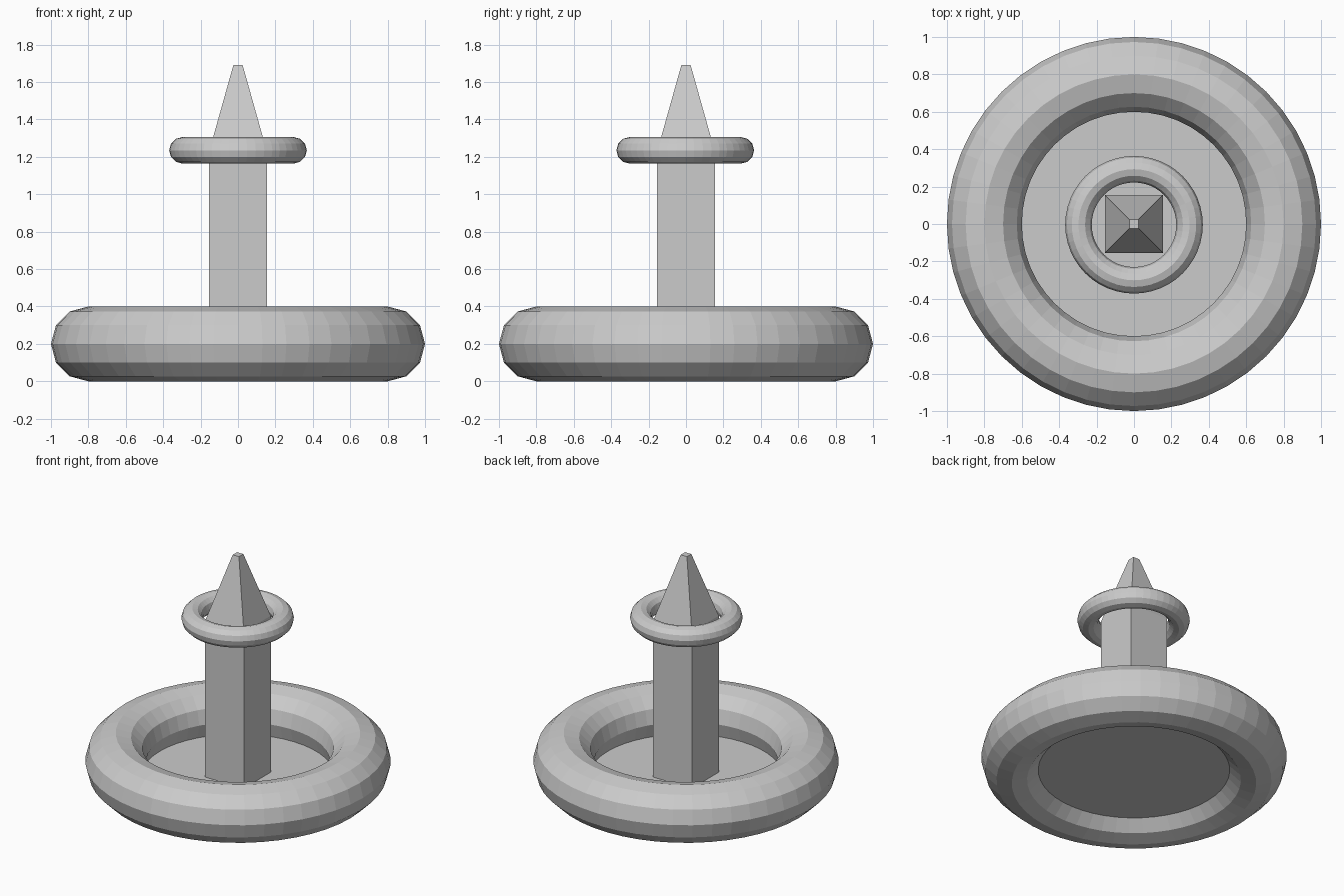
import bpy
import bmesh

if "Cube" in bpy.data.objects:
    bpy.data.objects.remove(bpy.data.objects["Cube"])


def ring(name, location, major, minor):
    bpy.ops.mesh.primitive_torus_add(location=location, major_radius=major, minor_radius=minor,
                                     major_segments=48, minor_segments=12)
    bpy.context.object.name = name


# Thick base ring, and the small ring hanging around the post shoulder
ring("base_ring", (0, 0, 0.2), 0.8, 0.2)
ring("upper_ring", (0, -0.004, 1.235), 0.297, 0.071)

# Thin floor closing the base ring, on its lower inner edge loop
bpy.ops.mesh.primitive_circle_add(vertices=48, radius=0.627, fill_type='NGON', location=(0, 0, 0.1))
bpy.context.object.name = "basin_floor"

# Square post drawn up into a blunt pyramid tip, as (half width, height) sections
sections = [(0.154, 0.1), (0.154, 1.23), (0.025, 1.69)]
bm = bmesh.new()
loops = [[bm.verts.new((sx * w, sy * w, z)) for sx, sy in ((-1, -1), (1, -1), (1, 1), (-1, 1))]
         for w, z in sections]
for low, high in zip(loops, loops[1:]):
    for i in range(4):
        j = (i + 1) % 4
        bm.faces.new((low[i], low[j], high[j], high[i]))
bm.faces.new(loops[-1])
mesh = bpy.data.meshes.new("pointed_post")
bm.to_mesh(mesh)
bm.free()
bpy.context.collection.objects.link(bpy.data.objects.new("pointed_post", mesh))
